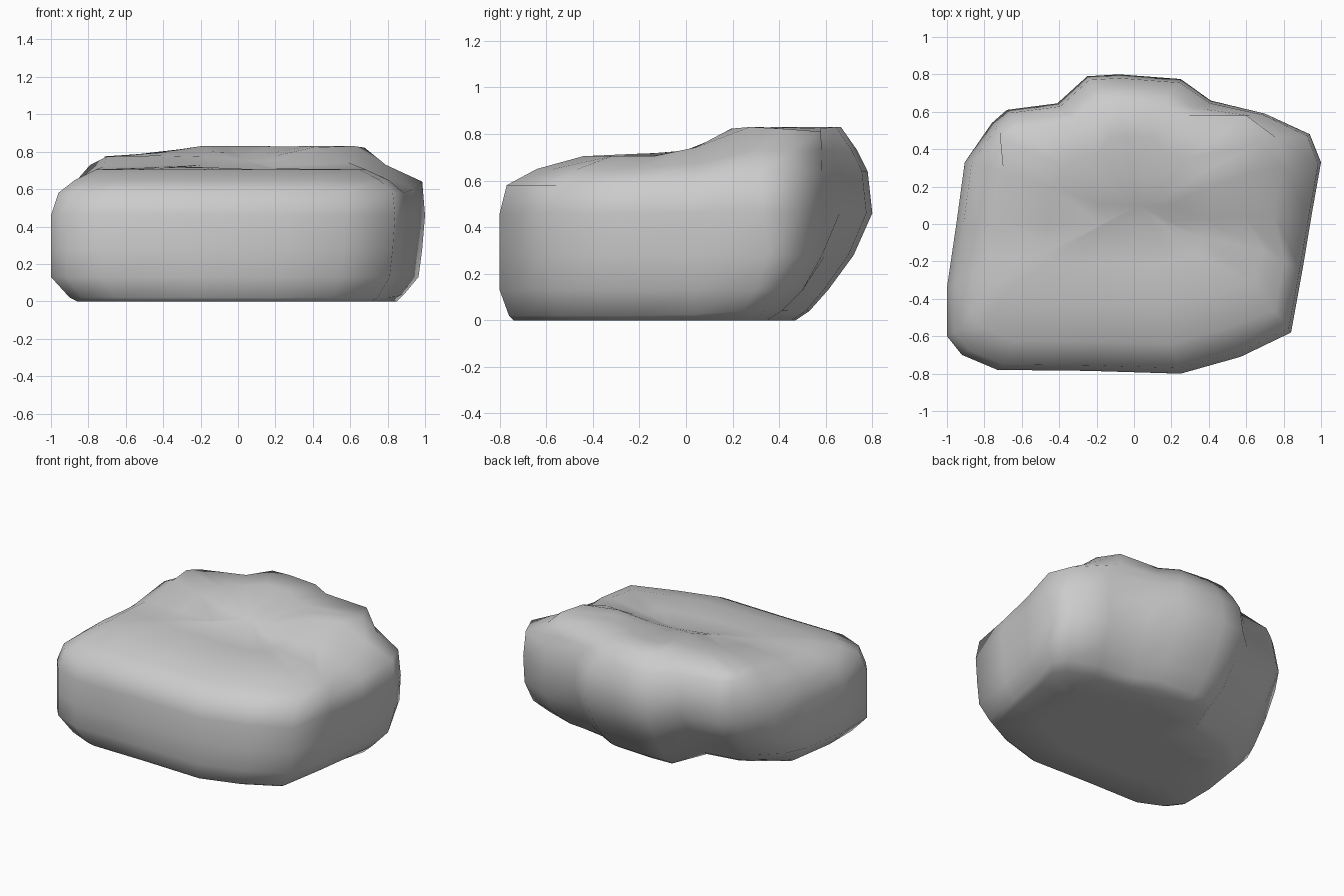
import bpy, bmesh

if "Cube" in bpy.data.objects:
    bpy.data.objects.remove(bpy.data.objects["Cube"])

# plan outline of the boulder at its widest
OUTLINE = [(-1, -.34), (-1, -.6), (-.92, -.7), (-.73, -.78), (-.25, -.785), (.25, -.8),
           (.57, -.71), (.84, -.58), (.9, -.25), (.95, .05), (1, .33), (.94, .48), (.7, .59),
           (.41, .66), (.25, .775), (-.08, .8), (-.25, .79), (-.41, .645), (-.68, .61),
           (-.76, .54), (-.905, .33), (-.95, 0)]

# levels: front height, back height, left, right, front and back reach
LEVELS = [(0, 0, .55, .5, .5, .25), (0, 0, .86, .85, .74, .47), (.02, .04, .9, .89, .76, .53),
          (.13, .13, 1, .965, .8, .61), (.28, .28, 1, .985, .8, .72), (.46, .46, 1, 1, .8, .8),
          (.58, .64, .96, .985, .77, .78), (.65, .73, .87, .79, .64, .735),
          (.705, .83, .76, .62, .44, .665), (.715, .83, .48, .4, .22, .47), (.725, .81, .2, .2, .02, .25)]


def smooth(a, b, v):
    t = min(1, max(0, (v - a) / (b - a)))
    return t * t * (3 - 2 * t)


def place(x, y, level):
    zf, zb, left, right, front, back = level
    px = x * (left if x < 0 else right)
    py = y * (front if y < 0 else back) / .8
    z = zf + (zb - zf) * smooth(-.06, .22, py)
    low = max(0, 1 - z / .42)
    # fuller lower right back, undercut lower left back
    py += .24 * low * (1 - low) * smooth(.35, .7, x) * smooth(.1, .35, y)
    cut = low * smooth(.25, .45, -x) * smooth(0, .45, y)
    px += .04 * cut
    py -= .18 * cut
    if z > .5 and back > .6:
        # steep shoulders at the back right, back left and front right
        w = smooth(.4, .58, y) * smooth(.3, .6, x)
        py += (.99 * y - py) * .95 * w
        px += max(0, .86 * x - px) * w
        z -= .02 * w * (z > .8)
        w = smooth(.3, .5, y) * smooth(.4, .7, -x)
        px += min(0, .94 * x - px) * w
        w = smooth(0, .3, -y) * smooth(.5, .8, x)
        px += max(0, (.9 if back > .7 else .77) * x - px) * w
    # lower left shoulder and shallow hollow on the top
    if z > .7:
        z -= .055 * smooth(.2, .5, -px) * smooth(.72, .83, z)
        z -= .025 * max(0, 1 - ((px - .12) ** 2 + (py - .05) ** 2) / .12)
    return px, py, z


bm = bmesh.new()
rings = [[bm.verts.new(place(x, y, lv)) for x, y in OUTLINE] for lv in LEVELS]
n = len(OUTLINE)
for a, b in zip(rings, rings[1:]):
    for i in range(n):
        j = (i + 1) % n
        bm.faces.new((a[i], a[j], b[j], b[i]))
bm.faces.new(rings[0][::-1])
# fan over the crown
crown = bm.verts.new((0.03, .1, .755))
for i in range(n):
    bm.faces.new((rings[-1][i], rings[-1][(i + 1) % n], crown))
bmesh.ops.recalc_face_normals(bm, faces=bm.faces[:])

mesh = bpy.data.meshes.new("boulder")
bm.to_mesh(mesh)
bm.free()
mesh.shade_smooth()
boulder = bpy.data.objects.new("boulder", mesh)
bpy.context.collection.objects.link(boulder)
